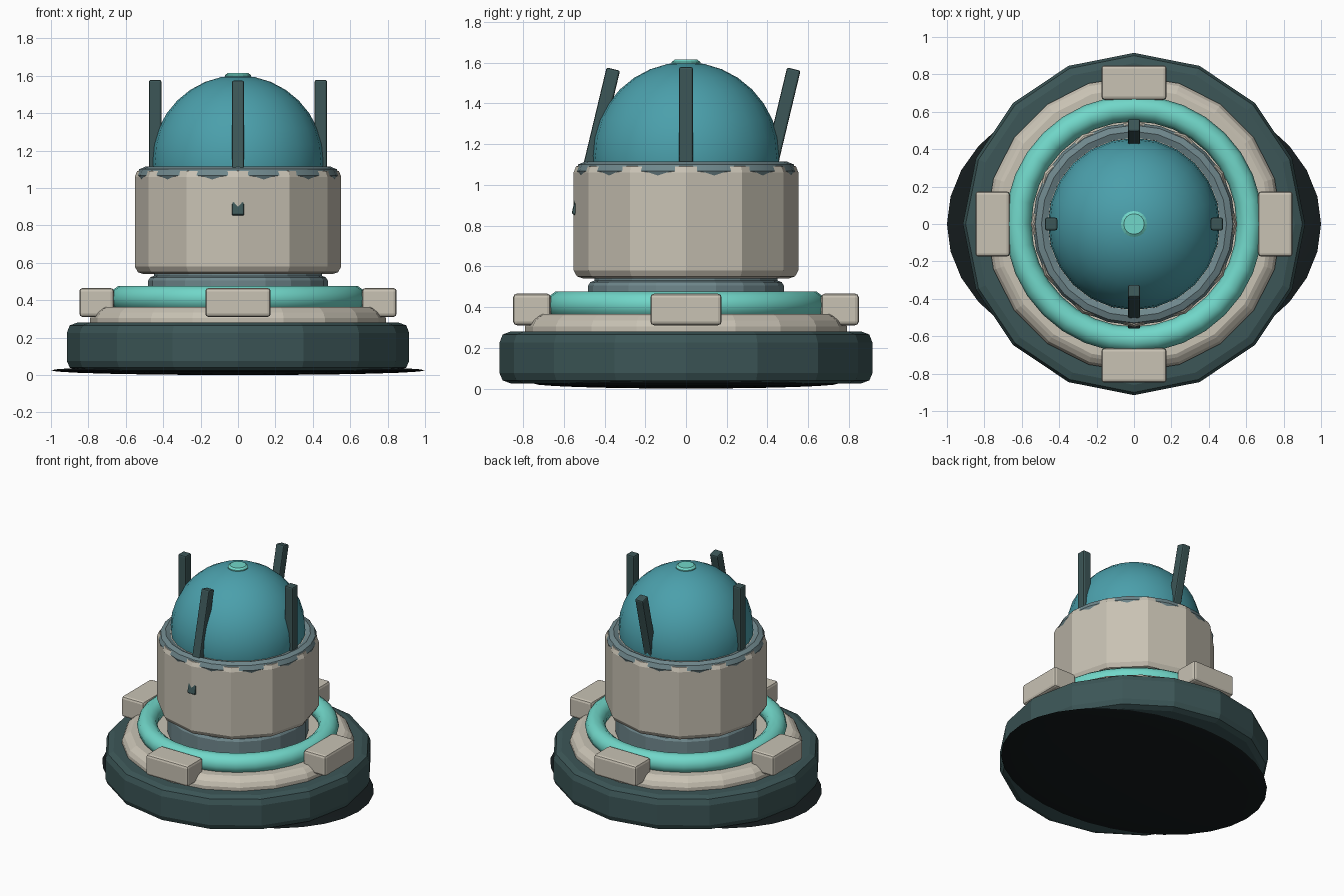
import bpy, bmesh, math
from mathutils import Matrix

if "Cube" in bpy.data.objects:
    bpy.data.objects.remove(bpy.data.objects["Cube"])


def material(name, rgb):
    m = bpy.data.materials.new(name)
    m.diffuse_color = (*rgb, 1.0)
    m.use_nodes = True
    m.node_tree.nodes["Principled BSDF"].inputs["Base Color"].default_value = m.diffuse_color
    return m


DARK = material("dark slate teal", (0.045, 0.093, 0.095))
BLACK = material("near black", (0.007, 0.011, 0.012))
BEIGE = material("warm beige", (0.58, 0.54, 0.455))
AQUA = material("bright aqua", (0.165, 0.68, 0.585))
GREY = material("grey teal", (0.16, 0.245, 0.265))
TEAL = material("dome teal", (0.07, 0.35, 0.41))


def finish(name, bm, mat, smooth=None):
    bmesh.ops.recalc_face_normals(bm, faces=bm.faces)
    me = bpy.data.meshes.new(name)
    bm.to_mesh(me)
    bm.free()
    me.materials.append(mat)
    ob = bpy.data.objects.new(name, me)
    bpy.context.collection.objects.link(ob)
    if smooth:
        bpy.ops.object.select_all(action='DESELECT')
        ob.select_set(True)
        bpy.context.view_layer.objects.active = ob
        bpy.ops.object.shade_smooth_by_angle(angle=math.radians(smooth))
    return ob


def lathe(name, profile, sides, mat, closed=False, smooth=None):
    """Revolve (radius, z) points about z; open profiles get flat caps."""
    bm = bmesh.new()
    rings = [[bm.verts.new((r * math.cos(a), r * math.sin(a), z))
              for a in (math.tau * i / sides for i in range(sides))]
             for r, z in profile]
    pairs = list(zip(rings, rings[1:]))
    if closed:
        pairs.append((rings[-1], rings[0]))
    else:
        bm.faces.new(rings[0])
        bm.faces.new(rings[-1])
    for lo, hi in pairs:
        for i in range(sides):
            j = (i + 1) % sides
            bm.faces.new((lo[i], lo[j], hi[j], hi[i]))
    return finish(name, bm, mat, smooth)


def torus(name, major, minor, z, sides, steps, mat, smooth):
    ring = [(major + minor * math.cos(math.tau * k / steps),
             z + minor * math.sin(math.tau * k / steps)) for k in range(steps)]
    return lathe(name, ring, sides, mat, True, smooth)


def ball(name, size, z, u, v, mat, smooth):
    bm = bmesh.new()
    bmesh.ops.create_uvsphere(bm, u_segments=u, v_segments=v, radius=1)
    bmesh.ops.transform(bm, verts=bm.verts,
                        matrix=Matrix.Translation((0, 0, z)) @ Matrix.Diagonal((*size, 1)))
    return finish(name, bm, mat, smooth)


def box(name, size, loc, mat, bevel, tilt=0.0):
    bm = bmesh.new()
    bmesh.ops.create_cube(bm, size=1, matrix=Matrix.Diagonal((*size, 1)))
    bmesh.ops.bevel(bm, geom=bm.edges[:], offset=bevel, segments=2,
                    profile=0.5, affect='EDGES')
    bmesh.ops.transform(bm, verts=bm.verts,
                        matrix=Matrix.Translation(loc) @ Matrix.Rotation(tilt, 4, 'X'))
    return finish(name, bm, mat)


# Thin oval foot under the base
ball("foot_pad", (1.0, 0.75, 0.025), 0.025, 32, 12, BLACK, 60)

# Stepped base
lathe("base", [(0.86, 0.025), (0.90, 0.04), (0.915, 0.075), (0.915, 0.225),
               (0.90, 0.265), (0.86, 0.28)], 16, DARK)
lathe("base_plate", [(0.79, 0.25), (0.79, 0.305), (0.775, 0.335),
                     (0.75, 0.355), (0.73, 0.365)], 20, BEIGE)
torus("glow_ring", 0.618, 0.07, 0.41, 32, 10, AQUA, 60)

# Clamp blocks around the ring
for name, x, y in (("front", 0, -1), ("back", 0, 1), ("left", -1, 0), ("right", 1, 0)):
    size = (0.35, 0.185, 0.155) if y else (0.185, 0.35, 0.155)
    box(name + "_clamp", size, (0.756 * x, 0.756 * y, 0.388), BEIGE, 0.018)

# Neck and drum body
lathe("neck", [(0.48, 0.34), (0.48, 0.505), (0.47, 0.522), (0.45, 0.53),
               (0.45, 0.56)], 20, GREY)
lathe("drum", [(0.505, 0.54), (0.535, 0.55), (0.552, 0.58), (0.552, 1.06),
               (0.54, 1.09), (0.505, 1.10)], 12, BEIGE)
torus("collar", 0.495, 0.047, 1.067, 24, 8, GREY, 30)

# Dome with cap light
ball("dome", (0.46, 0.46, 0.46), 1.142, 24, 16, TEAL, 60)
lathe("cap_light", [(0.07, 1.58), (0.07, 1.603), (0.055, 1.614)], 16, AQUA)

# Prongs: side pair upright, front and back pair lean backwards
for name, x, y in (("front", 0, -1), ("back", 0, 1), ("left", -1, 0), ("right", 1, 0)):
    box(name + "_prong", (0.066, 0.068, 0.74), (0.443 * x, 0.443 * y, 1.208),
        DARK, 0.01, -0.235 if y else 0.0)
